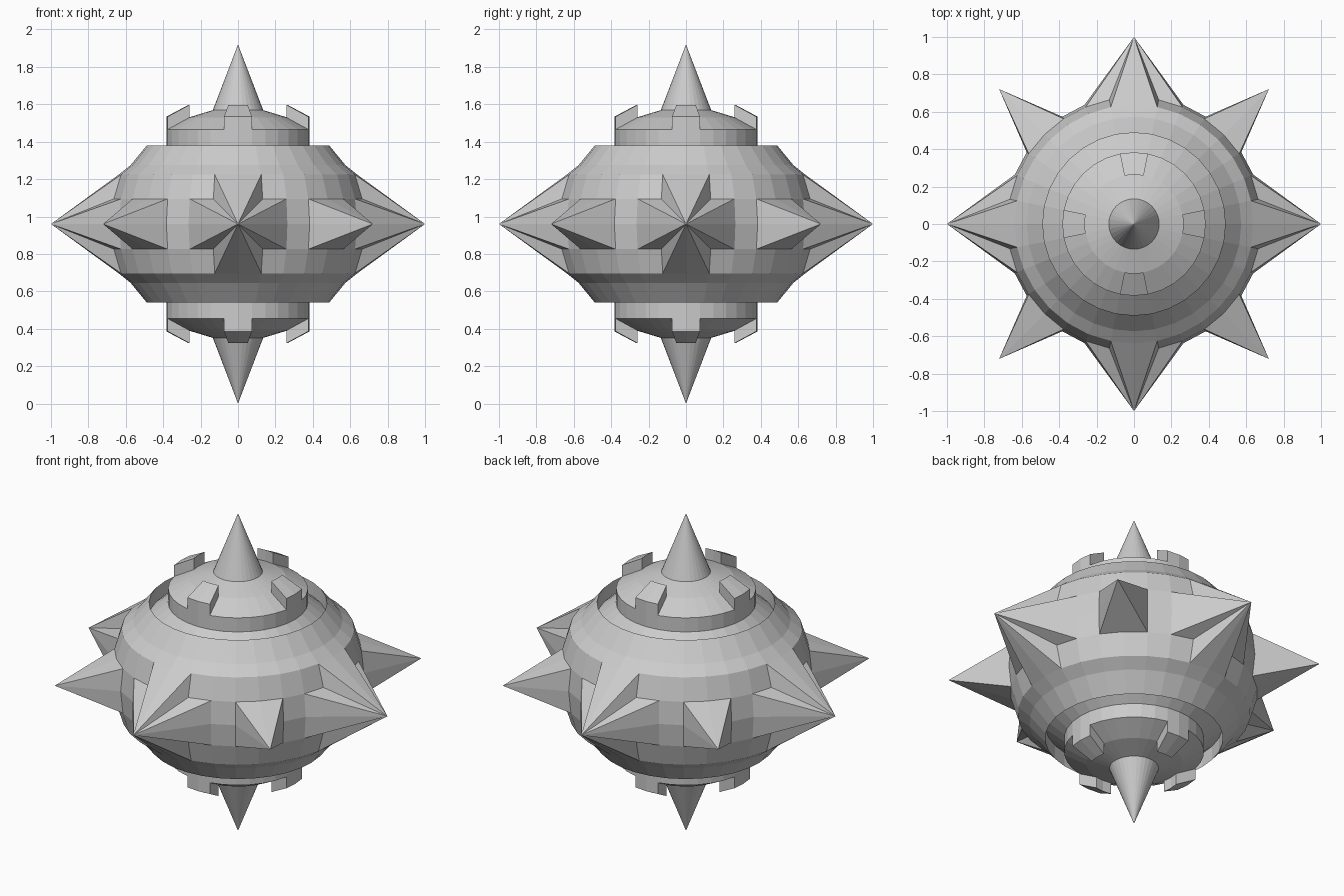
import bpy, bmesh
from math import sin, cos, pi

if "Cube" in bpy.data.objects:
    bpy.data.objects.remove(bpy.data.objects["Cube"], do_unlink=True)

SEG = 32                 # columns around the body
STEP = 2 * pi / SEG      # grid angle, both around and up
R = 0.69                 # sphere radius
MID = 0.96               # height of the centre
DROP = 0.068             # how far the caps are sunk
GROOVE = 0.085           # depth of the ring groove

steel = bpy.data.materials.new("grey_metal")
steel.use_nodes = True
GREY = (0.6, 0.6, 0.6, 1)
steel.diffuse_color = GREY
steel.node_tree.nodes["Principled BSDF"].inputs["Base Color"].default_value = GREY


def ring(row, sink=0.0):
    """Radius and height of a sphere row, sunk toward the middle."""
    return R * cos(row * STEP), R * sin(row * STEP) - sink


def at(r, z, col):
    return (r * cos(col * STEP), r * sin(col * STEP), z)


def finish(name, bm):
    bmesh.ops.remove_doubles(bm, verts=bm.verts, dist=1e-5)
    bmesh.ops.recalc_face_normals(bm, faces=bm.faces)
    mesh = bpy.data.meshes.new(name)
    bm.to_mesh(mesh)
    bm.free()
    mesh.materials.append(steel)
    obj = bpy.data.objects.new(name, mesh)
    obj.location.z = MID
    bpy.context.collection.objects.link(obj)


def lathe(name, profile):
    bm = bmesh.new()
    verts = [bm.verts.new((r, 0, z)) for r, z in profile]
    edges = [bm.edges.new(pair) for pair in zip(verts, verts[1:])]
    bmesh.ops.spin(bm, geom=verts + edges, cent=(0, 0, 0), axis=(0, 0, 1),
                   angle=2 * pi, steps=SEG)
    finish(name, bm)


def side_spike(name, col, outline, reach):
    """Fan from a patch outline on the sphere grid to one point."""
    bm = bmesh.new()
    tip = bm.verts.new(at(reach, 0, col))
    base = [bm.verts.new(at(*ring(v), col + u)) for u, v in outline]
    for a, b in zip(base, base[1:] + base[:1]):
        bm.faces.new((a, b, tip))
    finish(name, bm)


def merlon(name, col, side):
    """Raised block on the rim of a cap, two columns wide."""
    bm = bmesh.new()
    r_out, z_out = ring(5)
    r_in, z_in = ring(6)
    section = [(r_out, z_out - DROP), (r_out, z_out), (r_in, z_in), (r_in, z_in - DROP)]
    rows = [[bm.verts.new(at(r, side * z, col + u)) for r, z in section]
            for u in (-1, 0, 1)]
    for a, b in zip(rows, rows[1:]):
        for i in range(4):
            j = (i + 1) % 4
            bm.faces.new((a[i], a[j], b[j], b[i]))
    bm.faces.new(rows[0])
    bm.faces.new(rows[-1])
    finish(name, bm)


# Round shell with sunken shoulders and a groove wall at each rim
r_rim, z_rim = ring(4, DROP)
half = [(r_rim, z_rim - GROOVE), (r_rim, z_rim), ring(3, DROP), ring(2), ring(1)]
lathe("shell", half + [ring(0)] + [(r, -z) for r, z in reversed(half)])

# Caps, pole spikes and merlons, above and below
for label, side in (("top", 1), ("bottom", -1)):
    r_wall, z_wall = ring(5, DROP)
    cap = [(r_rim, z_rim - GROOVE), (r_wall, z_wall - GROOVE), (r_wall, z_wall),
           ring(6, DROP), ring(7, DROP)]
    lathe(label + "_cap", [(r, side * z) for r, z in cap])
    r_cone, z_cone = ring(7, DROP)
    lathe(label + "_spike", [(r_cone, side * z_cone), (0, side * MID)])
    for k in range(4):
        merlon(f"{label}_merlon_{k + 1}", k * SEG / 4, side)

# Cross-based main spikes and square-based diagonal spikes
quarter = [(2, 0), (2, 1), (1, 1), (1, 2)]
cross, square = [], []
for _ in range(4):
    cross += quarter
    quarter = [(-v, u) for u, v in quarter]
corner = [(1, 0), (1, 1)]
for _ in range(4):
    square += corner
    corner = [(-v, u) for u, v in corner]
for k in range(4):
    side_spike(f"main_spike_{k + 1}", k * SEG / 4, cross, 1.0)
    side_spike(f"diagonal_spike_{k + 1}", (k + 0.5) * SEG / 4, square, 1.02)
